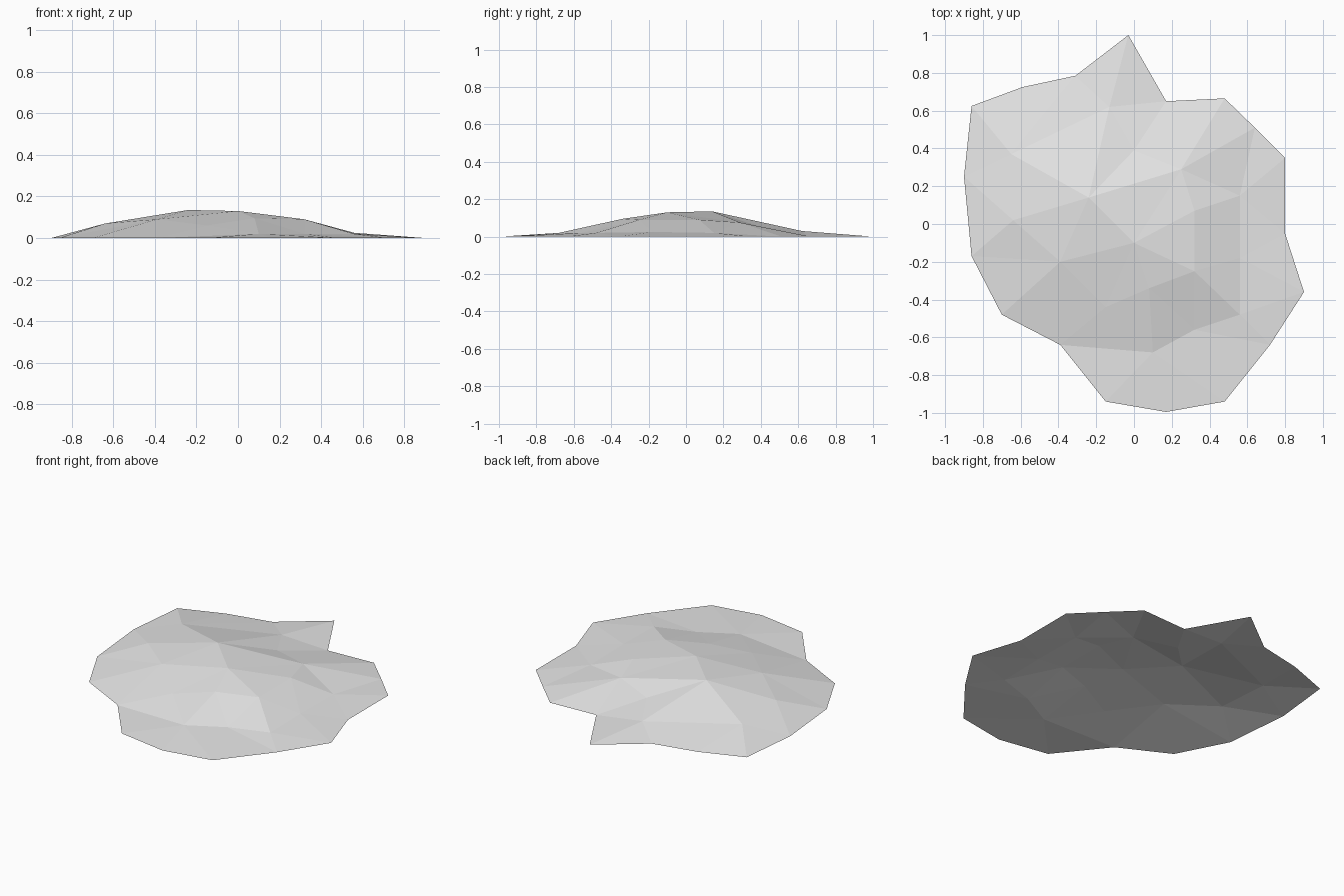
import bpy
import bmesh
from mathutils import Vector
from mathutils.geometry import delaunay_2d_cdt

# Remove the default object
default = bpy.data.objects.get("Cube")
if default:
    bpy.data.objects.remove(default, do_unlink=True)


def make_material(name, colour):
    material = bpy.data.materials.new(name)
    material.use_nodes = True
    material.diffuse_color = colour
    material.node_tree.nodes["Principled BSDF"].inputs["Base Color"].default_value = colour
    return material


# Ground outline, counter-clockwise, in hundredths of a unit
outline = [
    (-3, 100), (-31, 78.5), (-59, 72.5), (-86, 62.5), (-90, 25), (-86, -17),
    (-70, -48), (-39, -64), (-15, -94), (17, -99.5), (48, -94), (72, -64),
    (90, -36), (80, -5), (80, 35), (64, 51), (48, 66.5), (17, 65),
]

# Raised points of the mound, in hundredths of a unit
raised = {
    "a": (-24, 14, 13.5), "b": (0, -10, 13), "c": (25, 29, 7.5),
    "d": (56, 15, 2), "e": (32, 7, 9), "f": (56, -48, 2),
    "g": (32, -25, 9), "h": (8, -34, 9.5), "i": (-15, -44, 6),
    "j": (-39, -20, 9), "k": (-64, 2, 7), "l": (-65, 37, 5.5),
    "m": (0, 39, 5.5), "n": (10, -68, 2), "o": (32, -56, 2),
    "p": (56, -18, 2.5), "q": (-13, 62, 3),
}

# Ridge and crease lines, each a chain of raised points
ridges = ["jkla", "kab", "aj", "acbe", "amc", "aq", "cdpf", "ced", "egf",
          "gpe", "bghijb", "bh", "inof", "ho", "hn", "go"]

# Join outline and raised points into one constrained surface
points = [Vector((x, y, 0)) / 100 for x, y in outline]
index = {}
for letter, position in raised.items():
    index[letter] = len(points)
    points.append(Vector(position) / 100)

count = len(outline)
edges = [(i, (i + 1) % count) for i in range(count)]
for chain in ridges:
    edges += [(index[s], index[t]) for s, t in zip(chain, chain[1:])]

flat_points = [p.to_2d() for p in points]
verts, _, faces, sources, _, _ = delaunay_2d_cdt(flat_points, edges, [], 1, 0.00001)

# Open faceted mound shell
bm = bmesh.new()
made = []
for position, source in zip(verts, sources):
    height = points[source[0]].z if source else 0.05
    made.append(bm.verts.new((position.x, position.y, height)))
for face in faces:
    bm.faces.new([made[i] for i in face])
for face in bm.faces:
    face.normal_update()
    if face.normal.z < 0:
        face.normal_flip()
    face.smooth = False

mesh = bpy.data.meshes.new("rock_mound")
bm.to_mesh(mesh)
bm.free()
mesh.materials.append(make_material("pale_grey_stone", (0.8, 0.8, 0.8, 1)))
mound = bpy.data.objects.new("rock_mound", mesh)
bpy.context.collection.objects.link(mound)
